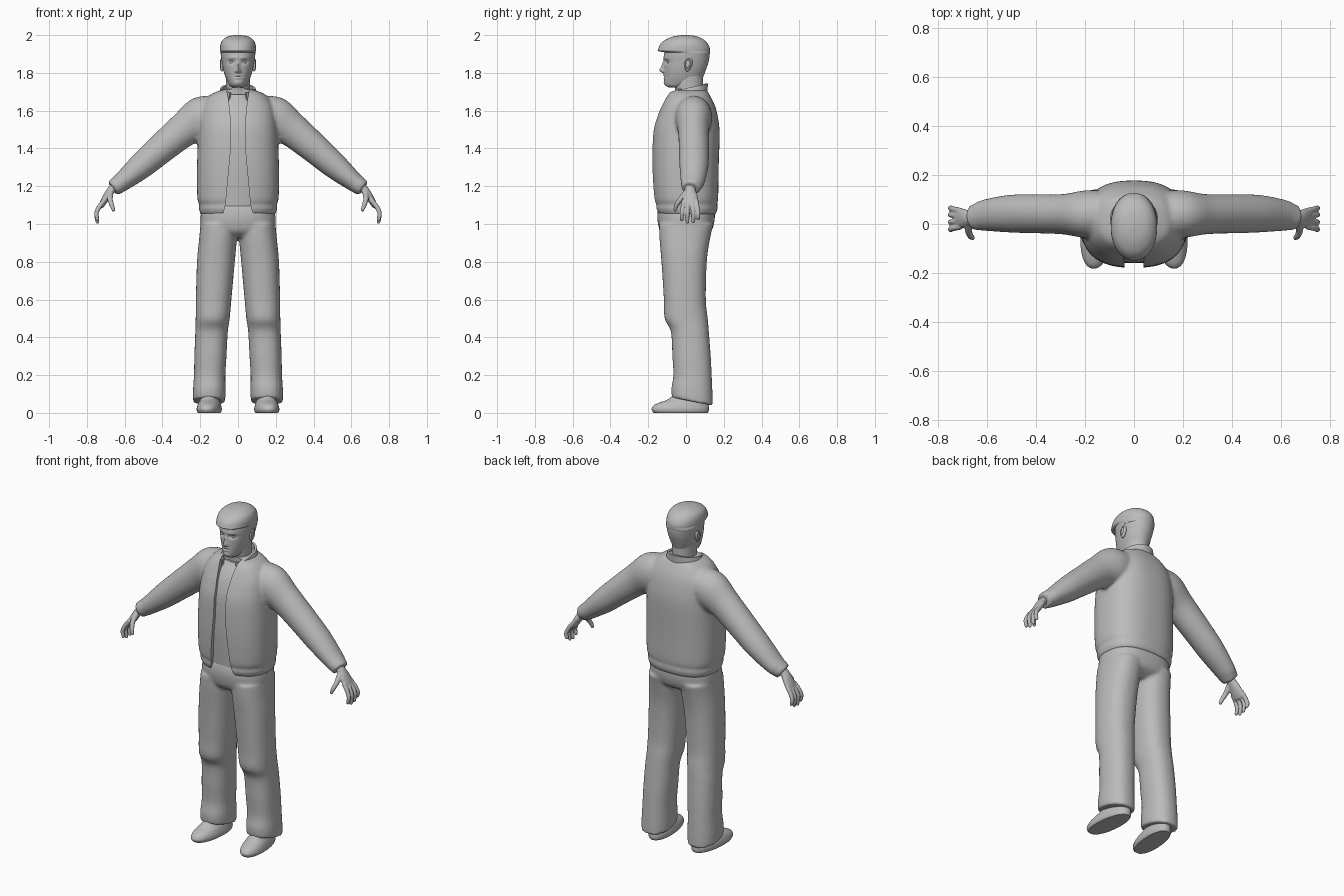
import bpy, bmesh, math
from mathutils import Vector, Matrix

if "Cube" in bpy.data.objects:
    bpy.data.objects.remove(bpy.data.objects["Cube"])

grey = bpy.data.materials.new("plain grey")
grey.diffuse_color = (0.5, 0.5, 0.5, 1)
grey.use_nodes = True
grey.node_tree.nodes["Principled BSDF"].inputs["Base Color"].default_value = grey.diffuse_color


def spline(keys, steps=6):
    """Smoothly interpolate a list of equal-length tuples."""
    out = []
    for i in range(len(keys) - 1):
        a, b, c, d = keys[max(i - 1, 0)], keys[i], keys[i + 1], keys[min(i + 2, len(keys) - 1)]
        for k in range(steps):
            t = k / steps
            out.append(tuple(0.5 * (2 * q + (r - p) * t + (2 * p - 5 * q + 4 * r - s) * t * t
                                    + (3 * q - p - 3 * r + s) * t ** 3)
                             for p, q, r, s in zip(a, b, c, d)))
    return out + [keys[-1]]


def skin(bm, rows, closed=True):
    """Bridge rows of points with quads and cap the ends."""
    vs = [[bm.verts.new(p) for p in row] for row in rows]
    n = len(rows[0])
    for a, b in zip(vs, vs[1:]):
        for j in range(n if closed else n - 1):
            k = (j + 1) % n
            bm.faces.new((a[j], a[k], b[k], b[j]))
    if closed:
        bm.faces.new(vs[0])
        bm.faces.new(vs[-1])


def power(v, p):
    return math.copysign(abs(v) ** (2 / p), v)


def body(bm, keys, s=1, p=2.3, n=48, steps=6):
    """Loft level rings: (z, centre x, half width, front y, back y, tilt)."""
    rows = []
    for z, cx, hx, yf, yb, tilt in spline(keys, steps):
        cy, hy = (yf + yb) / 2, (yb - yf) / 2
        row = []
        for j in range(n):
            a = math.tau * j / n
            dy = hy * power(math.sin(a), p)
            row.append((s * (cx + hx * power(math.cos(a), p)), cy + dy, z + tilt * dy))
        rows.append(row)
    skin(bm, rows)


def centred(keys):
    return [(z, 0, hx, yf, yb, 0) for z, hx, yf, yb in keys]


def tube(bm, keys, s=1, n=24, steps=6):
    """Loft along a path: (x, y, z, half depth in y, half thickness)."""
    pts = spline(keys, steps)
    rows = []
    for i, (x, y, z, hy, hv) in enumerate(pts):
        t = (Vector(pts[min(i + 1, len(pts) - 1)][:3]) - Vector(pts[max(i - 1, 0)][:3])).normalized()
        u = (Vector((0, 1, 0)) - t * t.y).normalized()
        v = t.cross(u)
        row = []
        for j in range(n):
            a = math.tau * j / n
            q = Vector((x, y, z)) + u * hy * math.cos(a) + v * hv * math.sin(a)
            row.append((s * q.x, q.y, q.z))
        rows.append(row)
    skin(bm, rows)


def finish(name, bm, voxel=0, smooth=0, cutter=None, solid=0, angle=40):
    """Turn a bmesh into an object, bake its modifiers and shade it."""
    bmesh.ops.recalc_face_normals(bm, faces=bm.faces)
    me = bpy.data.meshes.new(name)
    bm.to_mesh(me)
    bm.free()
    ob = bpy.data.objects.new(name, me)
    bpy.context.collection.objects.link(ob)
    if voxel:
        m = ob.modifiers.new("fuse", 'REMESH')
        m.mode, m.voxel_size = 'VOXEL', voxel
    if smooth:
        m = ob.modifiers.new("soften", 'SMOOTH')
        m.factor, m.iterations = 0.5, smooth
    if cutter:
        m = ob.modifiers.new("cut", 'BOOLEAN')
        m.operation, m.solver, m.object = 'DIFFERENCE', 'EXACT', cutter
    if solid:
        m = ob.modifiers.new("thickness", 'SOLIDIFY')
        m.thickness, m.offset = solid, 0
    dg = bpy.context.evaluated_depsgraph_get()
    baked = bpy.data.meshes.new_from_object(ob.evaluated_get(dg))
    ob.modifiers.clear()
    ob.data = baked
    baked.name = name
    baked.materials.clear()
    baked.materials.append(grey)
    bpy.ops.object.select_all(action='DESELECT')
    ob.select_set(True)
    bpy.context.view_layer.objects.active = ob
    bpy.ops.object.shade_smooth_by_angle(angle=math.radians(angle))
    return ob


# Cutter for the open jacket front
edge = [(.085, 1.03), (.066, 1.10), (.052, 1.25), (.038, 1.4), (.038, 1.55), (.05, 1.66), (.07, 1.76)]
bm = bmesh.new()
outline = edge + [(-x, z) for x, z in reversed(edge)]
skin(bm, [[(x, y, z) for x, z in outline] for y in (-.3, -.05)])
cutter = finish("opening_cutter", bm)
cutter.hide_render = True

# Jacket: torso and sleeves fused together
bm = bmesh.new()
body(bm, centred([(1.05, .198, -.148, .158), (1.085, .208, -.163, .168), (1.105, .203, -.158, .163),
                  (1.135, .215, -.17, .17), (1.3, .217, -.179, .173), (1.48, .21, -.174, .178),
                  (1.57, .2, -.152, .168), (1.63, .185, -.127, .152), (1.68, .15, -.102, .127),
                  (1.70, .115, -.085, .115), (1.715, .07, -.06, .1)]), p=2.5)
for s in (1, -1):
    tube(bm, [(.1, .04, 1.59, .09, .09), (.19, .04, 1.56, .098, .115), (.285, .04, 1.50, .083, .092),
              (.40, .042, 1.405, .08, .08), (.51, .042, 1.31, .077, .07), (.605, .036, 1.23, .065, .053),
              (.635, .03, 1.208, .058, .048), (.663, .025, 1.188, .05, .044)], s, 40)
finish("jacket", bm, voxel=.009, smooth=7, cutter=cutter)
bpy.data.objects.remove(cutter)

# Standing collar, open at the front
bm = bmesh.new()
rows = []
for k in range(5):
    f = k / 4
    row = []
    for j in range(41):
        a = 0.48 + (math.tau - 0.96) * j / 40
        y = .008 - (.098 + .004 * f) * math.cos(a)
        low, high = 1.655 + .2 * y, 1.716 + .244 * y
        row.append(((.108 - .022 * f) * math.sin(a), y, low + (high - low) * f))
    rows.append(row)
skin(bm, rows, closed=False)
finish("collar", bm, solid=.012)

# Shirt under the jacket
bm = bmesh.new()
body(bm, centred([(1.095, .15, -.148, .1), (1.3, .15, -.16, .1), (1.48, .15, -.156, .1),
                  (1.57, .14, -.136, .1), (1.63, .11, -.108, .095), (1.67, .075, -.078, .09),
                  (1.685, .067, -.066, .088)]), p=2.5)
finish("shirt", bm)

# Trousers: hips and two legs fused together
bm = bmesh.new()
body(bm, centred([(.93, .1, -.1, .08), (.96, .18, -.135, .13), (1.0, .198, -.148, .148),
                  (1.05, .197, -.152, .153), (1.10, .188, -.143, .146)]), p=2.5)
for s in (1, -1):
    body(bm, [(.06, .153, .085, -.075, .142, -.2), (.12, .152, .086, -.077, .14, -.1),
              (.2, .15, .083, -.067, .136, 0), (.3, .146, .085, -.072, .131, 0),
              (.43, .14, .086, -.08, .121, 0), (.5, .134, .09, -.113, .115, 0),
              (.6, .129, .094, -.117, .105, 0), (.8, .117, .1, -.13, .11, 0),
              (.92, .106, .1, -.14, .127, 0), (1.0, .1, .098, -.143, .145, 0)], s)
finish("trousers", bm, voxel=.009, smooth=5, angle=50)

# Shoes, toes turned slightly outwards
for s, side in ((1, "left"), (-1, "right")):
    bm = bmesh.new()
    body(bm, [(0, .15, .058, -.17, .115, 0), (.008, .15, .063, -.178, .12, 0), (.022, .15, .065, -.182, .122, 0),
              (.04, .15, .061, -.17, .12, 0), (.055, .15, .056, -.14, .117, 0),
              (.072, .15, .05, -.095, .112, 0), (.11, .15, .045, -.05, .105, 0)], s, p=2.2)
    for v in bm.verts:
        v.co.x += s * (-.08 * v.co.y)
    finish(side + "_shoe", bm)

# Hands: palm, four fingers and thumb fused together
for s, side in ((1, "left"), (-1, "right")):
    bm = bmesh.new()
    tube(bm, [(.64, .022, 1.21, .028, .024), (.672, .022, 1.178, .029, .022), (.695, .023, 1.145, .039, .02),
              (.722, .025, 1.10, .041, .015), (.73, .025, 1.09, .03, .008)], s)
    for y, tip in ((-.012, 1.015), (.011, 1.002), (.034, 1.006), (.055, 1.022)):
        d = (y - .022) * .3
        tube(bm, [(.708, y, 1.125, .011, .012), (.735, y + d / 2, 1.09, .0115, .0125),
                  (.75, y + d, 1.055, .011, .0115), (.744, y + d, tip + .008, .0095, .0095),
                  (.742, y + d, tip, .005, .005)], s, 14)
    tube(bm, [(.675, 0, 1.165, .016, .016), (.677, -.03, 1.13, .014, .014), (.668, -.05, 1.10, .0125, .0125),
              (.659, -.057, 1.073, .009, .009), (.657, -.058, 1.067, .005, .005)], s, 14)
    finish(side + "_hand", bm, voxel=.0045, smooth=2, angle=60)

# Neck
bm = bmesh.new()
body(bm, centred([(1.62, .066, -.05, .09), (1.70, .064, -.055, .09), (1.74, .063, -.062, .09), (1.80, .065, -.06, .09)]),
     p=2)
finish("neck", bm)

# Head, with the features raised or sunk by soft bumps: (x, z, width, height, amount)
bm = bmesh.new()
body(bm, centred([(1.722, .028, -.088, .0), (1.733, .043, -.108, .05), (1.75, .054, -.114, .082),
                  (1.78, .067, -.114, .092), (1.82, .079, -.115, .107), (1.86, .086, -.116, .12),
                  (1.90, .091, -.116, .125), (1.94, .088, -.105, .118), (1.97, .07, -.08, .095)]),
     p=2.1, n=96, steps=9)
bumps = [(0, 1.813, .011, .014, .022), (0, 1.837, .009, .024, .013), (0, 1.787, .02, .005, .005),
         (0, 1.772, .018, .005, .005), (0, 1.780, .02, .003, -.003), (0, 1.748, .018, .011, .004)]
for s in (1, -1):
    bumps += [(s * .034, 1.858, .018, .011, -.012), (s * .03, 1.88, .025, .008, .004),
              (s * .012, 1.808, .006, .007, .007)]
for v in bm.verts:
    if v.co.y < 0:
        x, z = v.co.x, v.co.z
        v.co.y -= sum(h * math.exp(-((x - a) / w) ** 2 - ((z - b) / t) ** 2) for a, b, w, t, h in bumps)
finish("head", bm, angle=60)

# Hair, with a ledge over the forehead
bm = bmesh.new()
body(bm, centred([(1.885, .089, -.085, .122), (1.905, .0925, -.10, .1265), (1.916, .0945, -.146, .127),
                  (1.93, .095, -.146, .126), (1.95, .093, -.137, .118), (1.97, .085, -.118, .102),
                  (1.985, .069, -.09, .079), (1.995, .047, -.058, .052), (2.0, .015, -.02, .015)]), p=2.1)
finish("hair", bm, angle=50)

# Eyes and ears
for s, side in ((1, "left"), (-1, "right")):
    bm = bmesh.new()
    bmesh.ops.create_uvsphere(bm, u_segments=20, v_segments=12, radius=.012)
    bmesh.ops.translate(bm, verts=bm.verts, vec=(s * .034, -.088, 1.857))
    finish(side + "_eye", bm)
    bm = bmesh.new()
    bmesh.ops.create_uvsphere(bm, u_segments=32, v_segments=20, radius=1)
    for v in bm.verts:
        hollow = 0.5 if v.co.x > 0 and math.hypot(v.co.y + .15, v.co.z - .1) < .62 else 1
        taper = 1 + .25 * v.co.z
        v.co = (s * v.co.x * .013 * hollow, v.co.y * .02 * taper, v.co.z * .036)
    bmesh.ops.rotate(bm, verts=bm.verts, matrix=Matrix.Rotation(-.2, 3, 'X'))
    bmesh.ops.translate(bm, verts=bm.verts, vec=(s * .085, .012, 1.843))
    finish(side + "_ear", bm)
